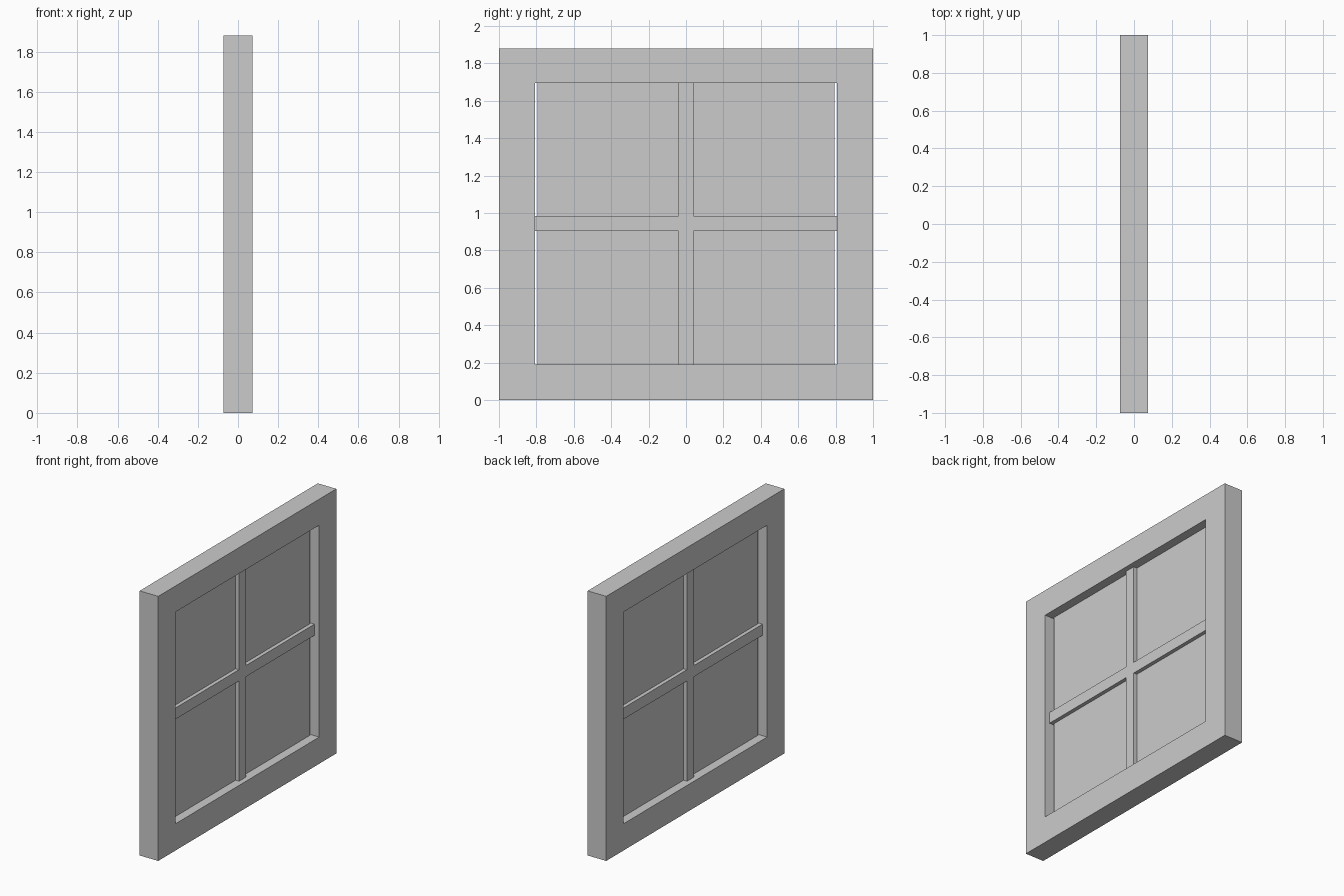
import bpy, bmesh

if "Cube" in bpy.data.objects:
    bpy.data.objects.remove(bpy.data.objects["Cube"])

WIDTH, HEIGHT, DEPTH = 2.0, 1.88, 0.146      # outer frame
OPEN_Y, OPEN_Z0, OPEN_Z1 = 0.807, 0.19, 1.695  # opening
BAR, BAR_DEPTH = 0.04, 0.072                 # half width and depth of glazing bars
PANE_Y, PANE_DEPTH = 0.795, 0.018
MID_Z = (OPEN_Z0 + OPEN_Z1) / 2


def finish(name, bm):
    bmesh.ops.recalc_face_normals(bm, faces=bm.faces)
    mesh = bpy.data.meshes.new(name)
    bm.to_mesh(mesh)
    bm.free()
    obj = bpy.data.objects.new(name, mesh)
    bpy.context.collection.objects.link(obj)
    return obj


def rect(y, z0, z1):
    return [(-y, z0), (y, z0), (y, z1), (-y, z1)]


def slab(name, outline, depth):
    """Extrude a y-z outline through x, centred on x = 0."""
    bm = bmesh.new()
    face = bm.faces.new([bm.verts.new((-depth / 2, y, z)) for y, z in outline])
    out = bmesh.ops.extrude_face_region(bm, geom=[face], use_keep_orig=True)
    verts = [g for g in out["geom"] if isinstance(g, bmesh.types.BMVert)]
    bmesh.ops.translate(bm, vec=(depth, 0, 0), verts=verts)
    return finish(name, bm)


# Outer frame: four loops joined into a closed rectangular ring
bm = bmesh.new()
outer, inner = rect(WIDTH / 2, 0, HEIGHT), rect(OPEN_Y, OPEN_Z0, OPEN_Z1)
h = DEPTH / 2
loops = [[bm.verts.new((x, y, z)) for y, z in pts]
         for x, pts in ((-h, outer), (h, outer), (h, inner), (-h, inner))]
for k in range(4):
    a, b = loops[k], loops[(k + 1) % 4]
    for i in range(4):
        j = (i + 1) % 4
        bm.faces.new((a[i], a[j], b[j], b[i]))
finish("window_frame", bm)

# Cross-shaped glazing bars
lo, hi = MID_Z - BAR, MID_Z + BAR
slab("glazing_bars", [
    (-BAR, OPEN_Z0), (BAR, OPEN_Z0), (BAR, lo), (OPEN_Y, lo),
    (OPEN_Y, hi), (BAR, hi), (BAR, OPEN_Z1), (-BAR, OPEN_Z1),
    (-BAR, hi), (-OPEN_Y, hi), (-OPEN_Y, lo), (-BAR, lo)], BAR_DEPTH)

# Pane, slightly narrower than the opening
slab("window_pane", rect(PANE_Y, OPEN_Z0, OPEN_Z1), PANE_DEPTH)
